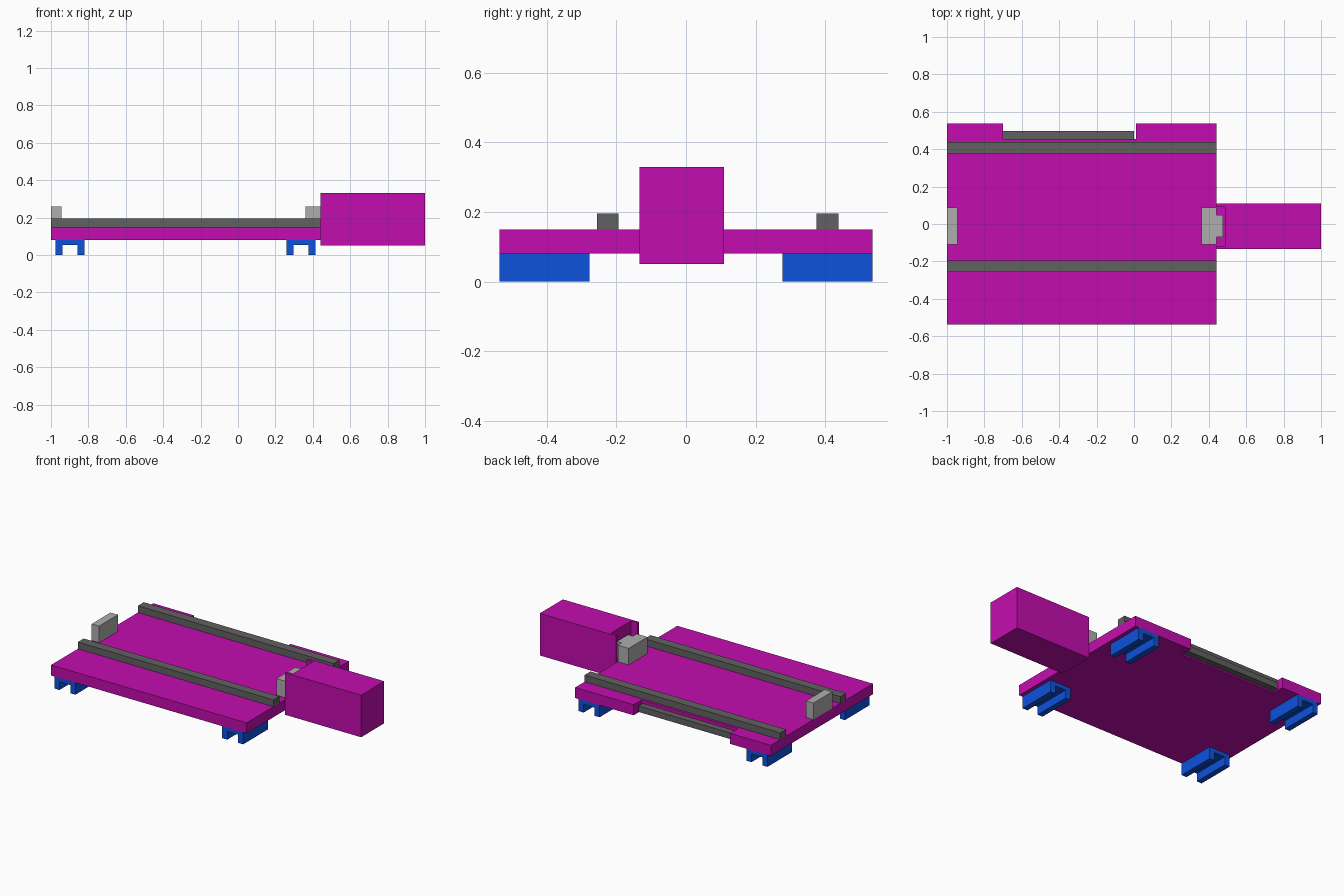
import bpy, bmesh

if "Cube" in bpy.data.objects:
    bpy.data.objects.remove(bpy.data.objects["Cube"])


def material(name, color):
    m = bpy.data.materials.new(name)
    m.diffuse_color = (*color, 1)
    m.use_nodes = True
    m.node_tree.nodes["Principled BSDF"].inputs["Base Color"].default_value = m.diffuse_color
    return m


MAGENTA = material("magenta", (0.55, 0.004, 0.43))
BLUE = material("blue", (0.004, 0.085, 0.72))
DARK = material("dark_grey", (0.12, 0.12, 0.12))
LIGHT = material("light_grey", (0.42, 0.42, 0.42))


def prism(name, outline, lo, hi, mat, axis="z"):
    """Extrude a closed outline: (x, y) along z, or (x, z) along y."""
    bm = bmesh.new()
    place = (lambda a, b: (a, b, lo)) if axis == "z" else (lambda a, b: (a, lo, b))
    face = bm.faces.new([bm.verts.new(place(a, b)) for a, b in outline])
    ext = bmesh.ops.extrude_face_region(bm, geom=[face])
    verts = [g for g in ext["geom"] if isinstance(g, bmesh.types.BMVert)]
    offset = (0, 0, hi - lo) if axis == "z" else (0, hi - lo, 0)
    bmesh.ops.translate(bm, verts=verts, vec=offset)
    bmesh.ops.recalc_face_normals(bm, faces=bm.faces[:])
    mesh = bpy.data.meshes.new(name)
    bm.to_mesh(mesh)
    bm.free()
    mesh.materials.append(mat)
    ob = bpy.data.objects.new(name, mesh)
    bpy.context.collection.objects.link(ob)
    return ob


def box(name, x0, x1, y0, y1, z0, z1, mat):
    return prism(name, [(x0, y0), (x1, y0), (x1, y1), (x0, y1)], z0, z1, mat)


# Base plate with a notch in the back edge
prism("base_plate", [(-1, -0.537), (0.44, -0.537), (0.44, 0.537), (0.01, 0.537),
                     (0.01, 0.455), (-0.7, 0.455), (-0.7, 0.537), (-1, 0.537)],
      0.08, 0.15, MAGENTA)

# Bar sitting in the notch
box("notch_bar", -0.7, 0.0, 0.455, 0.498, 0.09, 0.13, DARK)

# Two long guide rails
for name, y in (("front_rail", -0.225), ("back_rail", 0.407)):
    box(name, -1, 0.44, y - 0.031, y + 0.031, 0.15, 0.195, DARK)

# End bearing and the stepped bearing that reaches into the motor housing
box("left_bearing", -1, -0.945, -0.11, 0.088, 0.15, 0.26, LIGHT)
prism("right_bearing", [(0.36, -0.11), (0.44, -0.11), (0.44, -0.07), (0.476, -0.07),
                        (0.476, 0.048), (0.44, 0.048), (0.44, 0.088), (0.36, 0.088)],
      0.15, 0.26, LIGHT)

# Motor housing: solid lower part, upper part recessed on the plate side
box("motor_housing_base", 0.44, 1, -0.134, 0.109, 0.05, 0.15, MAGENTA)
prism("motor_housing", [(0.44, -0.134), (1, -0.134), (1, 0.109), (0.44, 0.109),
                        (0.44, 0.092), (0.487, 0.092), (0.487, -0.117), (0.44, -0.117)],
      0.15, 0.33, MAGENTA)

# Four channel-shaped feet
for side, x in (("left", -0.898), ("right", 0.337)):
    profile = [(x - 0.077, 0), (x - 0.04, 0), (x - 0.04, 0.054), (x + 0.04, 0.054),
               (x + 0.04, 0), (x + 0.077, 0), (x + 0.077, 0.08), (x - 0.077, 0.08)]
    for end, y in (("front", -0.537), ("back", 0.278)):
        prism(f"{end}_{side}_foot", profile, y, y + 0.259, BLUE, axis="y")
